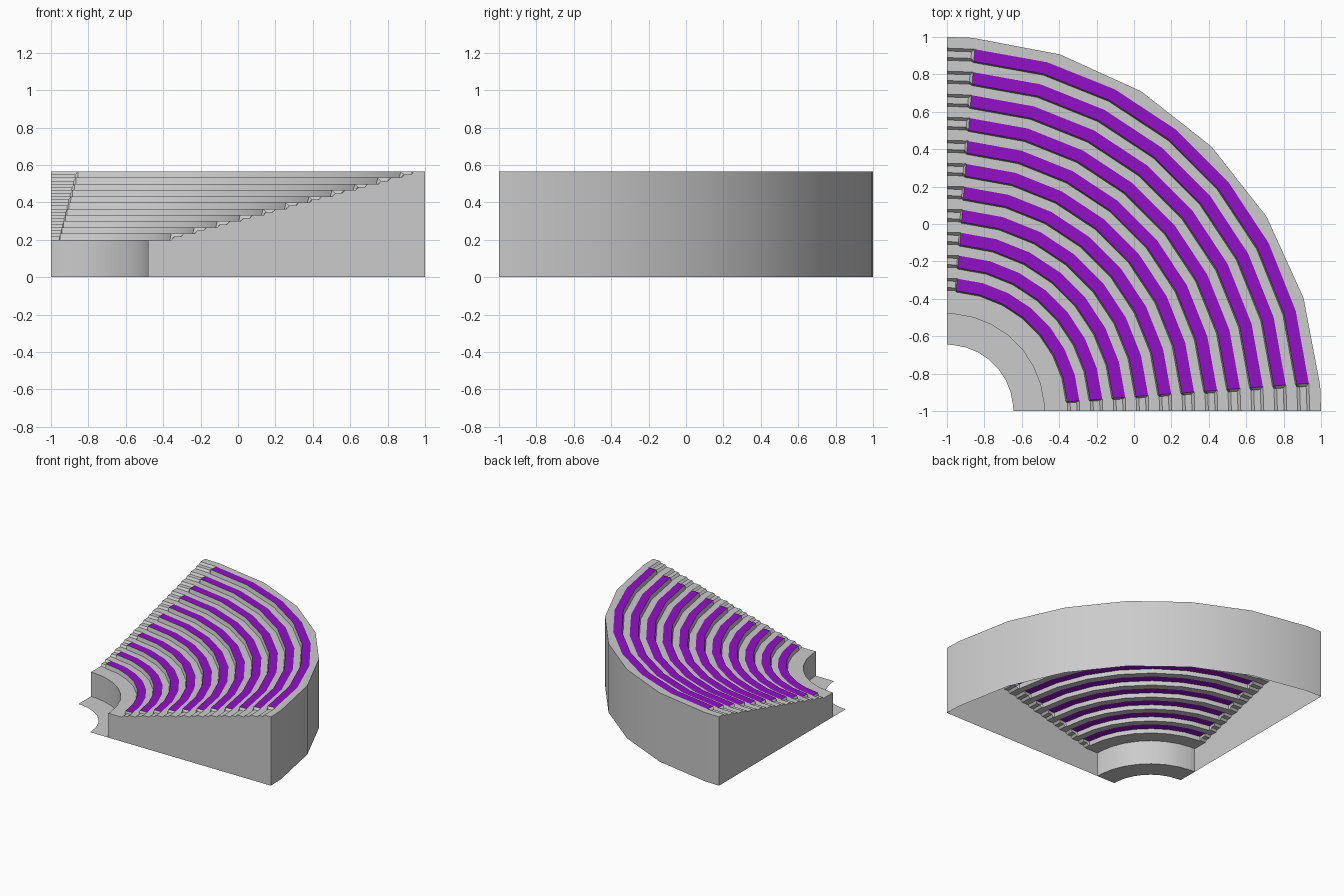
import bpy, bmesh
from math import radians, sin, cos

if "Cube" in bpy.data.objects:
    bpy.data.objects.remove(bpy.data.objects["Cube"])

ROWS, PITCH = 11, 0.123
R_WALL, R_FLOOR, R_OUT = 0.52, 0.355, 2.0
Z_LOW, Z_TOP = 0.2, 0.565
STEP = (Z_TOP - Z_LOW) / ROWS


def pt(a, r, z):
    return (-1 + r * cos(radians(a)), -1 + r * sin(radians(a)), z)


def profile(kind):
    # aisle: two sloped half steps per row; seating: one full riser per row
    shape = {"aisle": [(.645, 0), (.66, .5), (.695, .5), (.71, 1)],
             "seating": [(.638, 0), (.645, 1), (.71, 1), (.712, 1)]}[kind]
    pts = [(R_WALL, 0), (R_WALL, Z_LOW)]
    for i in range(ROWS):
        pts += [(r + i * PITCH, Z_LOW + (i + f) * STEP) for r, f in shape]
    return pts


def finish(name, bm, color=None):
    bmesh.ops.recalc_face_normals(bm, faces=bm.faces)
    me = bpy.data.meshes.new(name)
    bm.to_mesh(me)
    bm.free()
    ob = bpy.data.objects.new(name, me)
    bpy.context.collection.objects.link(ob)
    if color:
        mat = bpy.data.materials.new(name)
        mat.diffuse_color = color
        mat.use_nodes = True
        mat.node_tree.nodes["Principled BSDF"].inputs["Base Color"].default_value = mat.diffuse_color
        me.materials.append(mat)
    bpy.ops.object.select_all(action='DESELECT')
    ob.select_set(True)
    bpy.context.view_layer.objects.active = ob
    bpy.ops.object.shade_smooth_by_angle(angle=radians(25))
    return ob


A0, A1 = 3.9, 4.4
main = [A1 + (90 - 2 * A1) * k / 7 for k in range(8)]
columns = [(0, "aisle"), (A0, "aisle")] + [(a, "seating") for a in main] \
    + [(90 - A0, "aisle"), (90, "aisle")]
outer = [0] + [A0 + (90 - 2 * A0) * k / 6 for k in range(7)] + [90]

# stepped stand: open underneath, seat strips left out
bm = bmesh.new()
grid = [[bm.verts.new(pt(a, r, z)) for r, z in profile(k)] for a, k in columns]
for c in range(len(grid) - 1):
    seating = columns[c][1] == columns[c + 1][1] == "seating"
    for j in range(len(grid[c]) - 1):
        if seating and j >= 2 and (j - 2) % 4 == 1:
            continue
        bm.faces.new((grid[c][j], grid[c + 1][j], grid[c + 1][j + 1], grid[c][j + 1]))
# top rim and outer wall
top = [bm.verts.new(pt(a, R_OUT, Z_TOP)) for a in outer]
low = [bm.verts.new(pt(a, R_OUT, 0)) for a in outer]
bm.faces.new([g[-1] for g in grid] + top[::-1])
for i in range(len(outer) - 1):
    bm.faces.new((low[i], low[i + 1], top[i + 1], top[i]))
# flat end walls
for e in (0, -1):
    bm.faces.new(grid[e] + [top[e], low[e]])
finish("stepped_stand", bm)

# thin floor strip in front of the stand
bm = bmesh.new()
ang = [a for a, k in columns]
inner = [bm.verts.new(pt(a, R_FLOOR, 0)) for a in ang]
edge = [bm.verts.new(pt(a, R_WALL, 0)) for a in ang]
for i in range(len(ang) - 1):
    bm.faces.new((inner[i], edge[i], edge[i + 1], inner[i + 1]))
finish("floor_strip", bm)

# purple seat rows
bm = bmesh.new()
for i in range(ROWS):
    z = Z_LOW + (i + 1) * STEP
    rings = [[bm.verts.new(pt(a, r + i * PITCH, z)) for a in main] for r in (.645, .71)]
    for k in range(len(main) - 1):
        bm.faces.new((rings[0][k], rings[1][k], rings[1][k + 1], rings[0][k + 1]))
for f in bm.faces:
    if f.normal.z < 0:
        f.normal_flip()
finish("seat_rows", bm, (0.29, 0.005, 0.58, 1))
